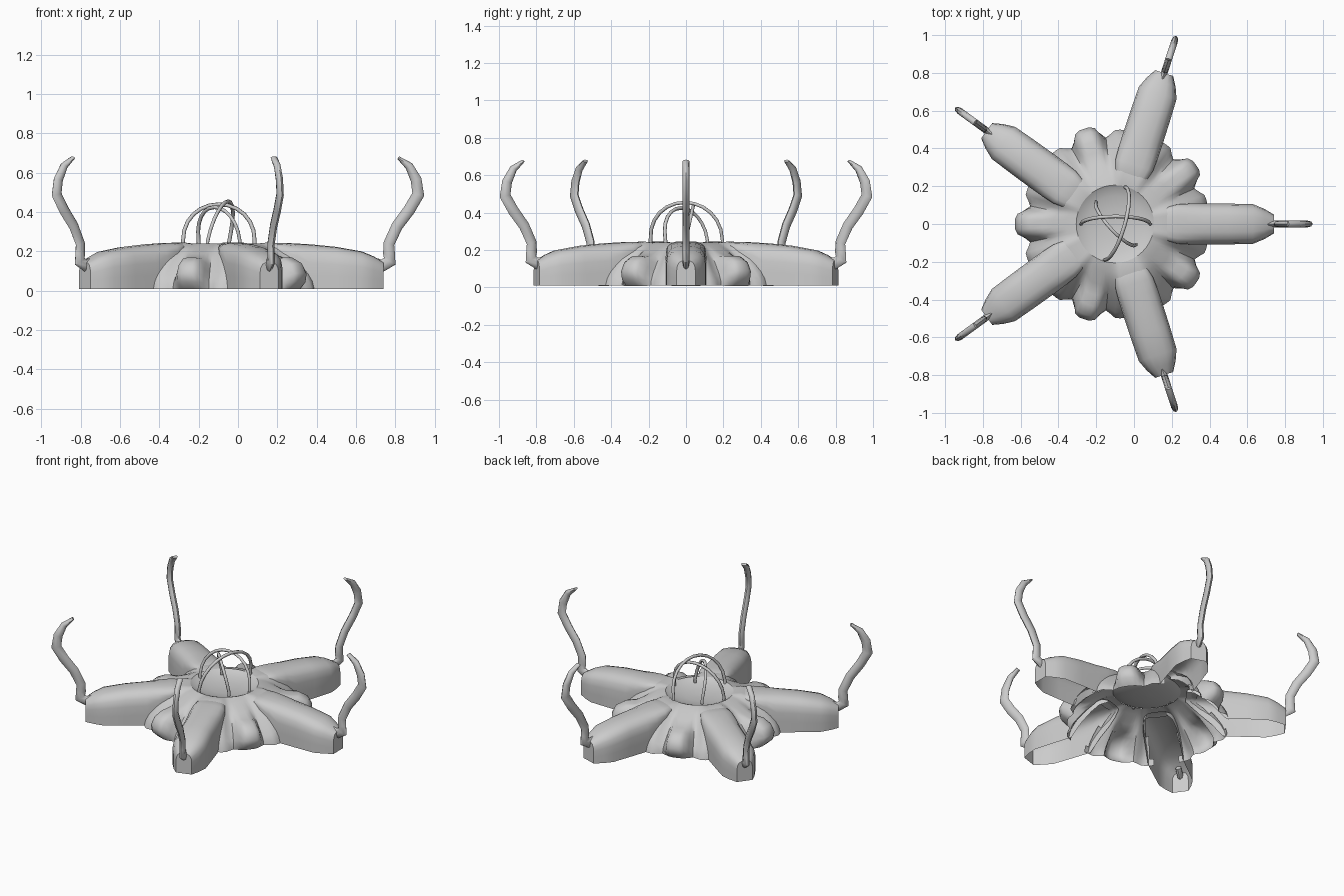
import bpy, math
from mathutils import Vector, Matrix

if "Cube" in bpy.data.objects:
    bpy.data.objects.remove(bpy.data.objects["Cube"])

CX = -0.10                      # centre of the five-fold star
STEP = math.tau / 5


def turn(angle):
    return Matrix.Translation((CX, 0, 0)) @ Matrix.Rotation(angle, 4, 'Z')


def ramp(x, a, b):
    t = min(max((x - a) / (b - a), 0), 1)
    return t * t * (3 - 2 * t)


def add_grid(name, rows, closed=False, caps=(), angle=0.0, smooth=40, skip=None):
    """Skin equal-length point rows; caps are row indices to fill, skip drops faces."""
    n = len(rows[0])
    verts = [Vector(p) for row in rows for p in row]
    faces = []
    for i in range(len(rows) - 1):
        for j in range(n if closed else n - 1):
            k = (j + 1) % n
            f = (i * n + j, i * n + k, (i + 1) * n + k, (i + 1) * n + j)
            if not (skip and skip(sum((verts[v] for v in f), Vector()) / 4)):
                faces.append(f)
    for c in caps:
        c %= len(rows)
        ids = [c * n + j for j in range(n)]
        faces.append(ids if c else ids[::-1])
    mesh = bpy.data.meshes.new(name)
    mesh.from_pydata(verts, [], faces)
    obj = bpy.data.objects.new(name, mesh)
    bpy.context.collection.objects.link(obj)
    obj.matrix_world = turn(angle)
    bpy.ops.object.select_all(action='DESELECT')
    obj.select_set(True)
    bpy.context.view_layer.objects.active = obj
    bpy.ops.object.mode_set(mode='EDIT')
    bpy.ops.mesh.select_all(action='SELECT')
    bpy.ops.mesh.normals_make_consistent(inside=False)
    bpy.ops.mesh.delete_loose()
    bpy.ops.object.mode_set(mode='OBJECT')
    bpy.ops.object.shade_smooth_by_angle(angle=math.radians(smooth))


def arch(r, half, top, low):
    """Open-bottomed arch section of an arm at distance r."""
    shape = [(1, 0), (1, .3), (1, .58), (.93, .78), (.73, .92), (.4, .985)]
    pts = [(half * a, low + (top - low) * b) for a, b in shape]
    pts += [(0, top)] + [(-y, z) for y, z in reversed(pts)]
    return [(r, y, z) for y, z in pts]


def tube(name, path, wide, thick, angle=0.0, sides=8):
    """Tapering tube along a path in the radial xz plane."""
    pts = [Vector((x, 0, z)) for x, z in path]
    rows = []
    for i, p in enumerate(pts):
        d = (pts[min(i + 1, len(pts) - 1)] - pts[max(i - 1, 0)]).normalized()
        nrm = Vector((-d.z, 0, d.x))
        rows.append([p + nrm * thick[i] * math.cos(a) + Vector((0, wide * math.sin(a), 0))
                     for a in (math.tau * j / sides for j in range(sides))])
    add_grid(name, rows, True, (0, -1), angle, 50)


def wire(name, ctrl, radius):
    """Round bent wire for the cage."""
    cu = bpy.data.curves.new(name, 'CURVE')
    cu.dimensions = '3D'
    cu.bevel_depth = radius
    cu.bevel_resolution = 1
    cu.use_fill_caps = True
    sp = cu.splines.new('POLY')
    sp.points.add(len(ctrl) - 1)
    for q, c in zip(sp.points, ctrl):
        q.co = (*c, 1)
    bpy.context.collection.objects.link(bpy.data.objects.new(name, cu))


def under_arm(c):
    """True where a body face lies inside one of the arms."""
    a = math.atan2(c.y, c.x)
    off = a - round(a / STEP) * STEP
    r = math.hypot(c.x, c.y)
    return r * math.cos(off) > .32 and abs(r * math.sin(off)) < .09


# Central body: skirt with five bulging lobes, left open underneath and inside the arms
valley = [(.205, .24), (.25, .23), (.30, .205), (.345, .165), (.385, .125), (.415, .09),
          (.44, .06), (.455, .035), (.46, .01)]
bulge = [(.205, .24), (.26, .226), (.33, .188), (.39, .168), (.45, .168), (.505, .14),
         (.53, .09), (.52, .045), (.48, .008)]
body = []
for i in range(len(valley)):
    row = []
    for j in range(120):
        a = math.tau * j / 120
        off = abs(math.degrees((a % STEP) - STEP / 2))   # degrees from the lobe axis
        w = 1 - ramp(off, 4, 13)
        f = i / (len(valley) - 1)
        r = valley[i][0] * (1 - w) + bulge[i][0] * w + .04 * f * ramp(off, 12, 19)
        z = valley[i][1] * (1 - w) + bulge[i][1] * w
        z += .04 * math.sin(math.pi * f) * ramp(off, 14, 24)   # fillet up to the arms
        row.append((r * math.cos(a), r * math.sin(a), z))
    body.append(row)
add_grid("body_skirt", body, True, skip=under_arm)

# Shallow bowl in the middle
bowl = [[(r * math.cos(math.tau * j / 40), r * math.sin(math.tau * j / 40), z) for j in range(40)]
        for r, z in [(.206, .241), (.19, .232), (.15, .218), (.08, .208), (.004, .205)]]
add_grid("centre_bowl", bowl, True, (-1,))

# Five arms and claws: distance, half width, top, bottom
arm_sections = [(.24, .06, .232, .21), (.28, .09, .243, .19), (.33, .104, .244, .15),
                (.40, .108, .24, .09), (.47, .109, .236, .01), (.6, .108, .223, .01),
                (.73, .105, .2, .01), (.79, .08, .175, .01), (.84, .05, .145, .01)]
claw_path = [(.79, .15), (.83, .125), (.872, .15), (.868, .19), (.868, .24), (.91, .33),
             (.97, .41), (1.017, .49), (1.006, .565), (.97, .635), (.915, .677)]
claw_thick = [.02, .034, .034, .03, .028, .029, .03, .031, .028, .021, .008]
for k in range(5):
    ang = k * STEP
    add_grid(f"arm_{k + 1}", [arch(*s) for s in arm_sections], False, (-1,), ang, 50)
    tube(f"claw_{k + 1}", claw_path, .018, claw_thick, ang)

# Wire cage: three bowed hoops (end, end, sideways bow at the top, height)
hoops = [((-.28, 0), (.085, 0), (0, .04), .44),
         ((-.045, .195), (-.155, -.19), (.05, -.01), .455),
         ((-.20, .115), (.01, -.11), (-.025, -.03), .425)]
for k, (a, b, bow, top) in enumerate(hoops):
    a, b, bow = Vector(a), Vector(b), Vector(bow)
    mid, pts = (a + b) / 2, []
    for j in range(13):
        t = math.pi * j / 12
        p = mid + (a - mid) * math.cos(t) + bow * math.sin(t)
        pts.append((p.x, p.y, .25 + (top - .25) * max(math.sin(t), 0) ** .9))
    pts = [(a.x, a.y, .225)] + pts + [(b.x, b.y, .225)]
    wire(f"cage_wire_{k + 1}", pts, .01)
